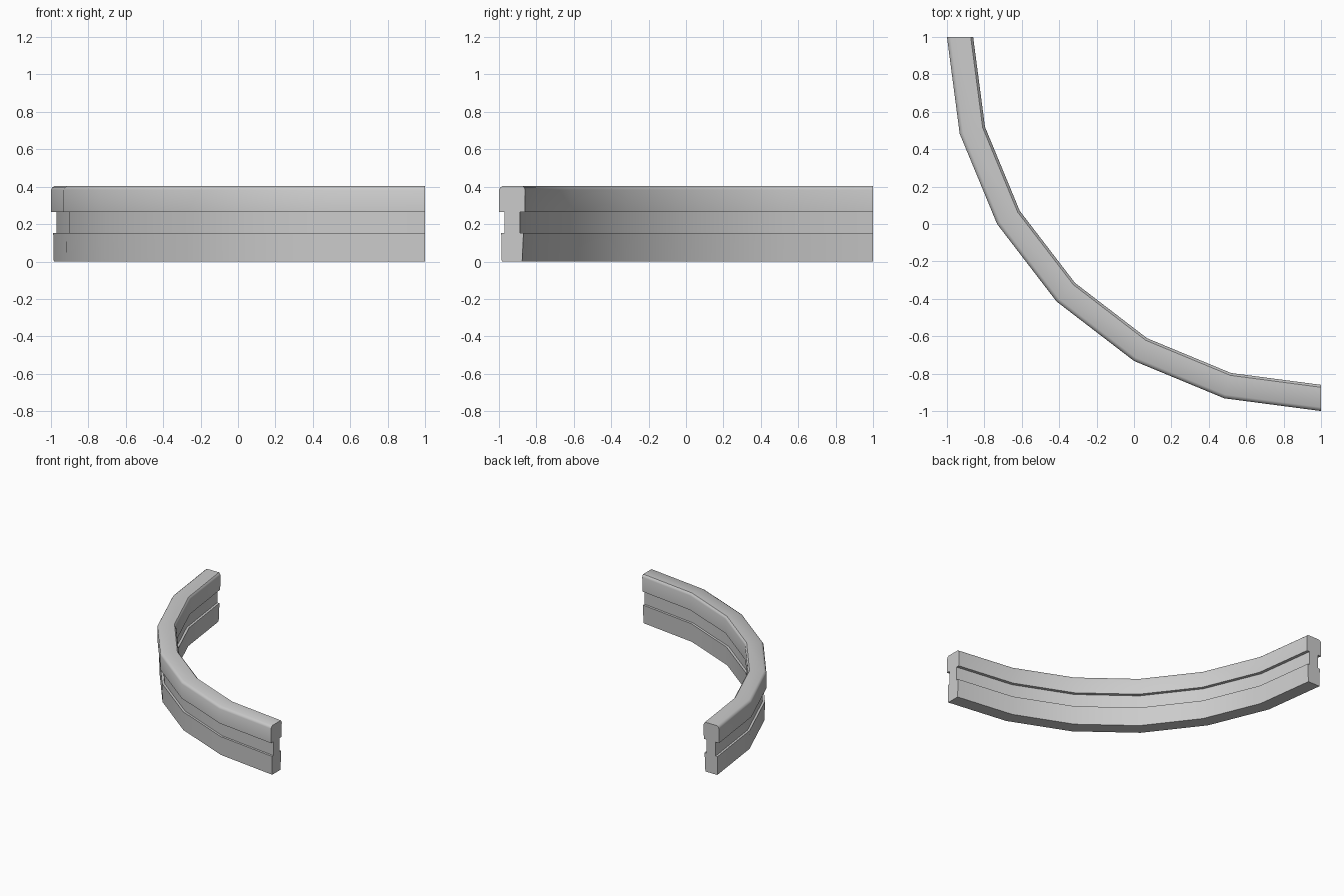
import bpy, bmesh, math

if "Cube" in bpy.data.objects:
    bpy.data.objects.remove(bpy.data.objects["Cube"])

# Cross-section as (radius from arc centre, height), outer side up, inner side down
profile = [
    (1.985, 0.0), (1.988, 0.152), (1.97, 0.152), (1.97, 0.265),
    (2.0, 0.265), (2.0, 0.383), (1.994, 0.395), (1.98, 0.404),
    (1.873, 0.404), (1.864, 0.395), (1.86, 0.383), (1.862, 0.265),
    (1.888, 0.265), (1.888, 0.152), (1.869, 0.152), (1.876, 0.0),
]
SEGMENTS = 6

# Sweep the section through a quarter turn around (1, 1)
bm = bmesh.new()
rings = []
for i in range(SEGMENTS + 1):
    a = math.pi + math.pi / 2 * i / SEGMENTS
    rings.append([bm.verts.new((1 + r * math.cos(a), 1 + r * math.sin(a), z))
                  for r, z in profile])
n = len(profile)
for r0, r1 in zip(rings, rings[1:]):
    for j in range(n):
        k = (j + 1) % n
        bm.faces.new((r0[j], r1[j], r1[k], r0[k]))

# Flat end caps
bm.faces.new(rings[0])
bm.faces.new(rings[-1][::-1])
bmesh.ops.recalc_face_normals(bm, faces=bm.faces[:])

mesh = bpy.data.meshes.new("curved_barrier")
bm.to_mesh(mesh)
bm.free()
barrier = bpy.data.objects.new("curved_barrier", mesh)
bpy.context.collection.objects.link(barrier)

# Smooth along the curve, crisp at the groove and ends
bpy.context.view_layer.objects.active = barrier
barrier.select_set(True)
bpy.ops.object.shade_smooth_by_angle(angle=math.radians(35))
